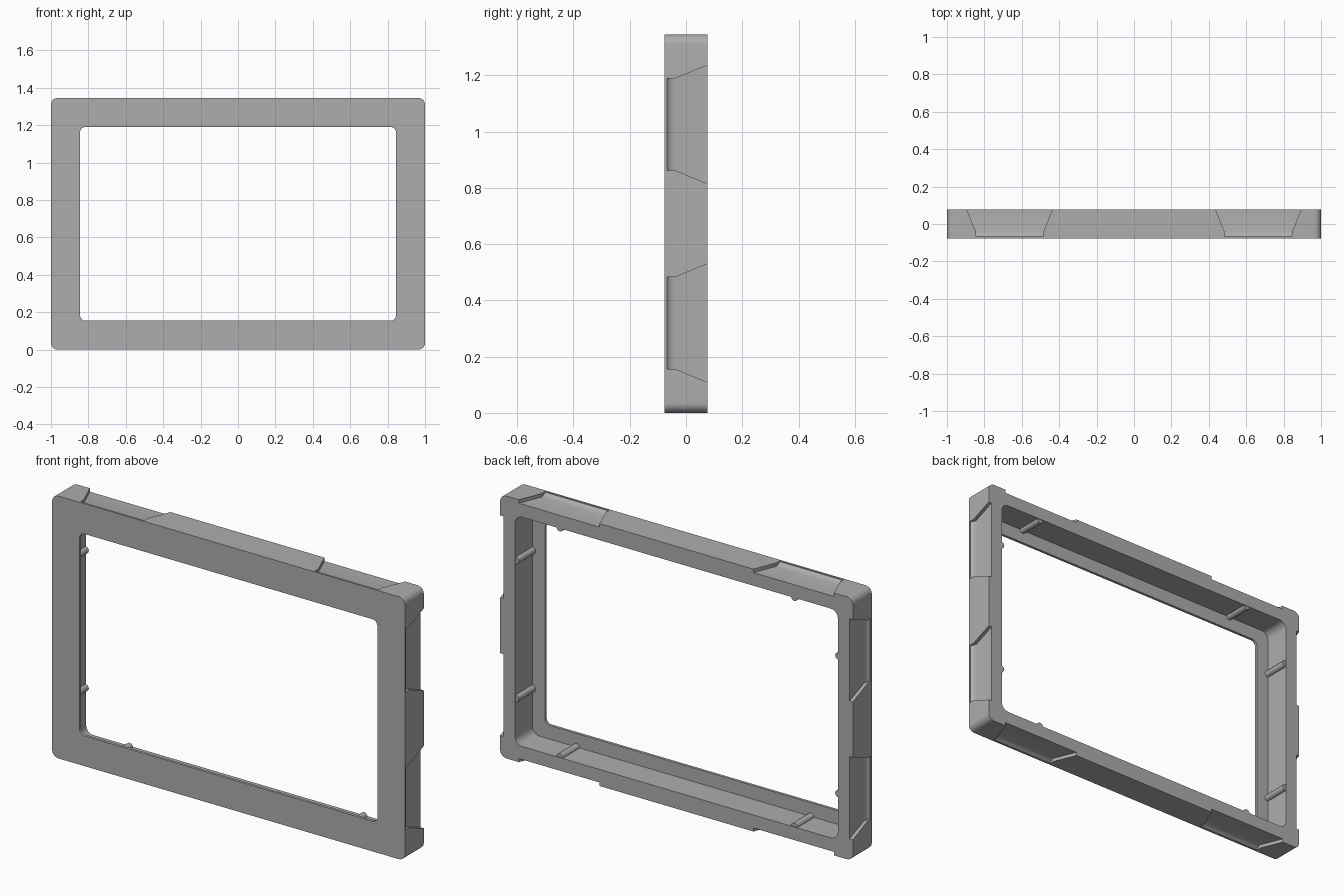
import bpy, bmesh, math
from mathutils import Vector

cube = bpy.data.objects.get("Cube")
if cube:
    bpy.data.objects.remove(cube, do_unlink=True)

HALF_W, HEIGHT, HALF_D = 1.0, 1.345, 0.077
HALF_H = HEIGHT / 2
WALL, RIM = 0.085, 0.155          # side wall thickness, front rim width
PLATE_BACK = -0.063               # rear face of the front rim
DEPTH = 0.018                     # depth of the edge pockets

grey = bpy.data.materials.new("plain_grey")
grey.use_nodes = True
colour = (0.42, 0.42, 0.42, 1)
grey.diffuse_color = colour
grey.node_tree.nodes["Principled BSDF"].inputs["Base Color"].default_value = colour


def loft(name, sections):
    """Solid through a series of matching closed loops."""
    bm = bmesh.new()
    loops = [[bm.verts.new(p) for p in s] for s in sections]
    n = len(loops[0])
    for a, b in zip(loops, loops[1:]):
        for i in range(n):
            j = (i + 1) % n
            bm.faces.new((a[i], a[j], b[j], b[i]))
    bm.faces.new(loops[0])
    bm.faces.new(loops[-1])
    bmesh.ops.recalc_face_normals(bm, faces=bm.faces)
    mesh = bpy.data.meshes.new(name)
    bm.to_mesh(mesh)
    bm.free()
    obj = bpy.data.objects.new(name, mesh)
    bpy.context.collection.objects.link(obj)
    mesh.materials.append(grey)
    return obj


def rounded_slab(name, inset, radius, y0, y1, steps=8):
    w, h = HALF_W - inset - radius, HALF_H - inset - radius
    outline = []
    for k, (sx, sz) in enumerate(((1, 1), (-1, 1), (-1, -1), (1, -1))):
        for s in range(steps + 1):
            a = math.pi / 2 * (k + s / steps)
            outline.append((sx * w + radius * math.cos(a),
                            HALF_H + sz * h + radius * math.sin(a)))
    return loft(name, [[(x, y, z) for x, z in outline] for y in (y0, y1)])


def cut(target, cutter):
    cutter.hide_render = True
    mod = target.modifiers.new("cut", 'BOOLEAN')
    mod.operation = 'DIFFERENCE'
    mod.solver = 'EXACT'
    mod.object = cutter
    bpy.context.view_layer.objects.active = target
    bpy.ops.object.modifier_apply(modifier=mod.name)
    bpy.data.objects.remove(cutter, do_unlink=True)


def smooth(obj):
    bpy.ops.object.select_all(action='DESELECT')
    obj.select_set(True)
    bpy.context.view_layer.objects.active = obj
    bpy.ops.object.shade_smooth_by_angle(angle=math.radians(30))


# Frame body: rounded slab, front opening and wider rear cavity
frame = rounded_slab("frame", 0, 0.035, -HALF_D, HALF_D)
cut(frame, rounded_slab("opening_cutter", RIM, 0.03, -0.2, 0.2))
cut(frame, rounded_slab("cavity_cutter", WALL, 0.04, PLATE_BACK, 0.2))

# Four sides: name, outward direction, along direction, reach, pocket centre, half length
centre = Vector((0, 0, HALF_H))
X, Y, Z = Vector((1, 0, 0)), Vector((0, 1, 0)), Vector((0, 0, 1))
sides = [("left", X, Z, HALF_W, 0.353, 0.163), ("right", -X, Z, HALF_W, 0.353, 0.163),
         ("top", Z, X, HALF_H, 0.665, 0.181), ("bottom", -Z, X, HALF_H, 0.665, 0.181)]
# Pocket floor: y, extra half length, share of full depth
floor = [(-0.067, 0, 0.2), (-0.061, 0, 0.55), (-0.052, 0, 0.82), (-0.04, 0, 1), (0.09, 0.053, 1)]

for name, out, along, reach, mid, half in sides:
    for end, sign in (("a", -1), ("b", 1)):
        # Flared pocket in the outer edge, open to the back
        base = centre + along * mid * sign
        sections = []
        for y, flare, share in floor:
            w = half + flare
            low, high = reach - DEPTH * share, reach + 0.05
            sections.append([base + along * u + out * v + Y * y
                             for u, v in ((-w, low), (w, low), (w, high), (-w, high))])
        cut(frame, loft("pocket_cutter", sections))

        # Rounded snap ridge on the inner wall, behind each pocket
        radius = 0.018
        arc = [(radius * math.cos(math.pi * i / 8), reach - WALL - radius * math.sin(math.pi * i / 8))
               for i in range(9)]
        arc += [(-radius, reach - WALL + 0.01), (radius, reach - WALL + 0.01)]
        ridge = loft(f"{name}_ridge_{end}",
                     [[base + along * u + out * v + Y * y for u, v in arc]
                      for y in (PLATE_BACK - 0.002, HALF_D - 0.004)])
        smooth(ridge)

smooth(frame)
